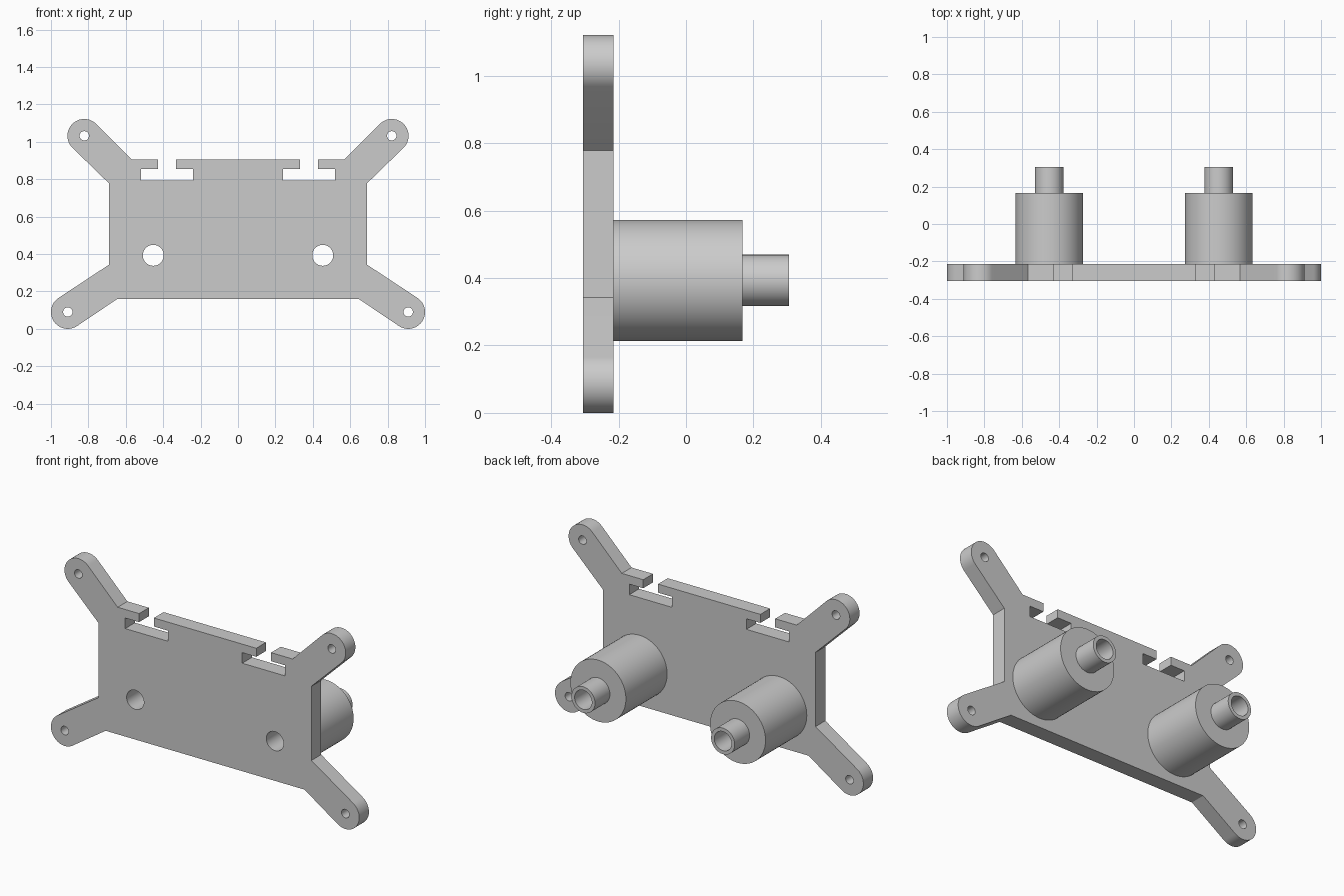
import bpy
import bmesh
from math import radians, cos, sin, tau
from mathutils import Matrix, Vector

cube = bpy.data.objects.get("Cube")
if cube:
    bpy.data.objects.remove(cube, do_unlink=True)

grey = bpy.data.materials.new("light grey")
grey.use_nodes = True
COLOUR = (0.6, 0.6, 0.6, 1)
grey.diffuse_color = COLOUR
grey.node_tree.nodes["Principled BSDF"].inputs["Base Color"].default_value = COLOUR

FRONT, BACK = -0.305, -0.215      # plate faces
POST_END, TIP_END = 0.167, 0.305
POST = (0.453, 0.393)             # post axis (x, z)
UPPER, LOWER = (0.822, 1.032), (0.91, 0.09)  # arm ends
ARM_R, SCREW_R, BORE_R = 0.09, 0.025, 0.056


def arc(centre, radius, start, end, steps):
    """Points along an arc, angles in degrees."""
    angles = [radians(start + (end - start) * i / steps) for i in range(steps + 1)]
    return [(centre[0] + radius * cos(a), centre[1] + radius * sin(a)) for a in angles]


def circle(centre, radius, steps=48):
    return arc(centre, radius, 0, 360, steps)[:-1]


def mirrored(points):
    return [(-x, z) for x, z in reversed(points)]


def finish(name, bm):
    """Clean the mesh, link it as an object and shade it."""
    bmesh.ops.remove_doubles(bm, verts=bm.verts, dist=1e-5)
    bmesh.ops.recalc_face_normals(bm, faces=bm.faces)
    mesh = bpy.data.meshes.new(name)
    bm.to_mesh(mesh)
    bm.free()
    mesh.materials.clear()
    mesh.materials.append(grey)
    obj = bpy.data.objects.new(name, mesh)
    bpy.context.collection.objects.link(obj)
    bpy.ops.object.select_all(action='DESELECT')
    obj.select_set(True)
    bpy.context.view_layer.objects.active = obj
    bpy.ops.object.shade_smooth_by_angle(angle=radians(30))


# Mounting plate: half outline with T slot and two rounded arms, then mirrored
half = [(0.332, 0.905), (0.332, 0.855), (0.241, 0.855), (0.241, 0.793),
        (0.518, 0.793), (0.518, 0.855), (0.428, 0.855), (0.428, 0.905),
        (0.567, 0.905)]
half += arc(UPPER, ARM_R, 135, -45, 32)
half += [(0.69, 0.778), (0.69, 0.343)]
half += arc(LOWER, ARM_R, 57, -123, 32)
half += [(0.645, 0.16)]

holes = [circle(UPPER, SCREW_R), circle(LOWER, SCREW_R), circle(POST, BORE_R)]
loops = [half + mirrored(half)] + holes + [mirrored(h) for h in holes]

curve = bpy.data.curves.new("plate_profile", 'CURVE')
curve.dimensions = '2D'
curve.fill_mode = 'BOTH'
curve.extrude = (BACK - FRONT) / 2
for loop in loops:
    spline = curve.splines.new('POLY')
    spline.points.add(len(loop) - 1)
    for point, (x, z) in zip(spline.points, loop):
        point.co = (x, z, 0, 1)
    spline.use_cyclic_u = True

profile = bpy.data.objects.new("plate_profile", curve)
bpy.context.collection.objects.link(profile)
bpy.context.view_layer.update()
flat = bpy.data.meshes.new_from_object(profile)
bm = bmesh.new()
bm.from_mesh(flat)
bpy.data.objects.remove(profile, do_unlink=True)
bpy.data.meshes.remove(flat)
bm.transform(Matrix.Translation((0, (FRONT + BACK) / 2, 0)) @ Matrix.Rotation(radians(90), 4, 'X'))
finish("mounting_plate", bm)

# Hollow stepped posts on the back, revolved about the y axis
section = [(0.18, BACK), (0.18, POST_END), (0.0765, POST_END),
           (0.0765, TIP_END), (BORE_R, TIP_END), (BORE_R, BACK)]
for side, name in ((1, "left_post"), (-1, "right_post")):
    bm = bmesh.new()
    centre = Vector((side * POST[0], 0, POST[1]))
    verts = [bm.verts.new(centre + Vector((r, y, 0))) for r, y in section]
    edges = [bm.edges.new(pair) for pair in zip(verts, verts[1:])]
    bmesh.ops.spin(bm, geom=verts + edges, cent=centre, axis=(0, 1, 0),
                   angle=tau, steps=64, use_duplicate=False)
    finish(name, bm)
